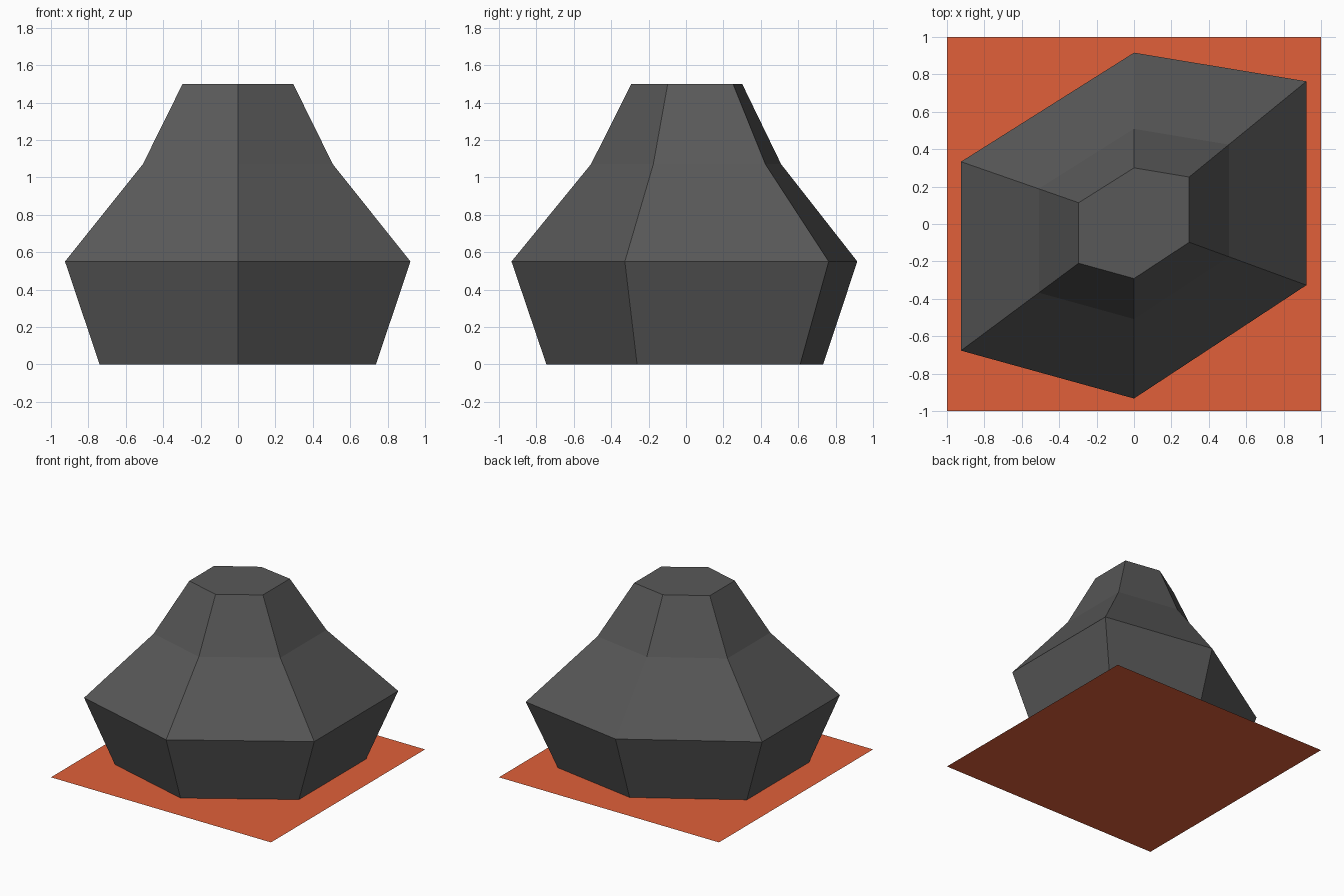
import bpy
import bmesh

if "Cube" in bpy.data.objects:
    bpy.data.objects.remove(bpy.data.objects["Cube"])


def material(name, color):
    mat = bpy.data.materials.new(name)
    mat.diffuse_color = (*color, 1.0)
    mat.use_nodes = True
    mat.node_tree.nodes["Principled BSDF"].inputs["Base Color"].default_value = mat.diffuse_color
    return mat


def add_object(name, bm, mat):
    mesh = bpy.data.meshes.new(name)
    bm.to_mesh(mesh)
    bm.free()
    mesh.materials.append(mat)
    obj = bpy.data.objects.new(name, mesh)
    bpy.context.collection.objects.link(obj)
    return obj


grey = material("dark grey", (0.098, 0.098, 0.098))
orange = material("burnt orange", (0.75, 0.117, 0.042))

# Base sheet: flat orange square
bm = bmesh.new()
bmesh.ops.create_grid(bm, x_segments=1, y_segments=1, size=1.0)
add_object("base_sheet", bm, orange)

# Body: one irregular hexagon, scaled and stacked at four heights
hexagon = [(0, -0.933), (0.922, -0.327), (0.922, 0.763),
           (0, 0.916), (-0.925, 0.333), (-0.925, -0.677)]
levels = [(0.0, 0.8, 0.0), (0.55, 1.0, 0.0),       # height, scale, y shift
          (1.07, 0.55, 0.005), (1.5, 0.32, 0.007)]

bm = bmesh.new()
rings = [[bm.verts.new((x * s, y * s + dy, z)) for x, y in hexagon]
         for z, s, dy in levels]
n = len(hexagon)
for low, high in zip(rings, rings[1:]):
    for i in range(n):
        j = (i + 1) % n
        bm.faces.new((low[i], low[j], high[j], high[i]))
bm.faces.new(rings[-1])   # flat top
add_object("hexagonal_body", bm, grey)
